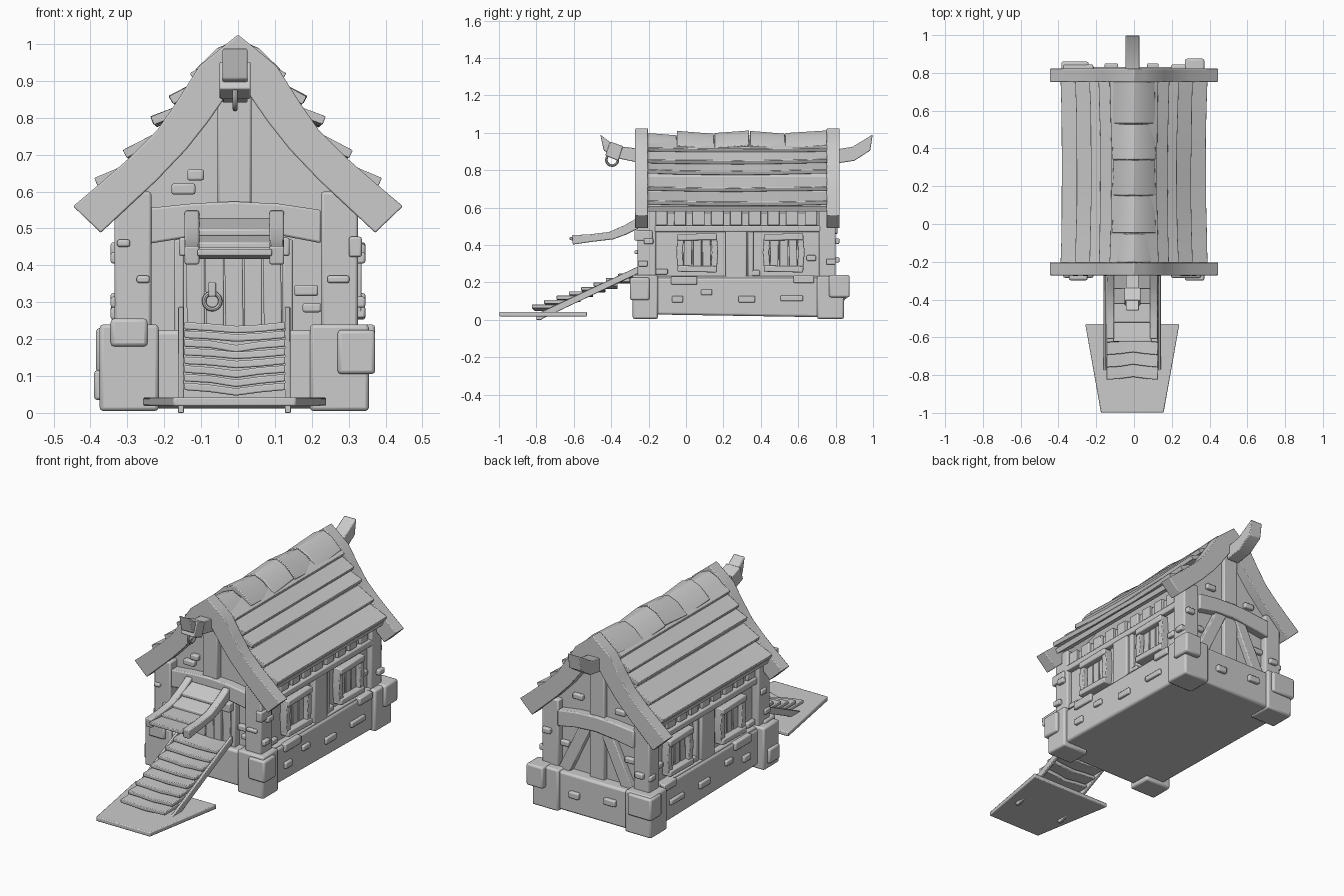
import bpy, bmesh, math, random
from mathutils import Matrix, Vector

random.seed(4)


def loft(name, sections, bevel=0.005):
    """Closed solid skinned through equal-length rings of points."""
    bm = bmesh.new()
    rings = [[bm.verts.new(p) for p in s] for s in sections]
    n = len(rings[0])
    for a, b in zip(rings, rings[1:]):
        for i in range(n):
            j = (i + 1) % n
            bm.faces.new((a[i], a[j], b[j], b[i]))
    bm.faces.new(rings[0][::-1])
    bm.faces.new(rings[-1])
    bmesh.ops.recalc_face_normals(bm, faces=bm.faces)
    me = bpy.data.meshes.new(name)
    bm.to_mesh(me)
    bm.free()
    ob = bpy.data.objects.new(name, me)
    bpy.context.collection.objects.link(ob)
    if bevel:
        m = ob.modifiers.new("Bevel", 'BEVEL')
        m.width, m.segments, m.limit_method = bevel, 2, 'ANGLE'
    return ob


def prism(name, pts, axis, a, b, bevel=0.005):
    """Extrude a 2D outline along x, y or z from a to b."""
    put = {'x': lambda u, v, w: (w, u, v), 'y': lambda u, v, w: (u, w, v),
           'z': lambda u, v, w: (u, v, w)}[axis]
    return loft(name, [[put(u, v, w) for u, v in pts] for w in (a, b)], bevel)


def box(name, x, y, z, bevel=0.006, tilt=0, axis='Y'):
    """Box from (min, max) ranges, optionally tilted about its centre."""
    c = Vector((sum(x) / 2, sum(y) / 2, sum(z) / 2))
    pts = [(x[0], y[0]), (x[1], y[0]), (x[1], y[1]), (x[0], y[1])]
    ob = prism(name, pts, 'z', z[0], z[1], bevel)
    if tilt:
        ob.data.transform(Matrix.Translation(c) @ Matrix.Rotation(tilt, 4, axis) @ Matrix.Translation(-c))
    return ob


def sym(pts):
    """Mirror an outline that starts and ends on the centre line (outer, then inner)."""
    return pts + [(-x, z) for x, z in reversed(pts) if x > 0]


def ring(name, loc, radius, thick, rot):
    bpy.ops.mesh.primitive_torus_add(location=loc, rotation=rot, major_radius=radius,
                                     minor_radius=thick, major_segments=20, minor_segments=8)
    bpy.context.object.name = name


# stone plinth and corner stones
prism("stone_base", [(-.27, .03), (.83, .012), (.83, .225), (-.27, .225)], 'x', -.335, .335, .012)
for s in (1, -1):
    o = -.01
    x = sorted((s * .205 + o, s * .365 + o))
    box("front_corner_stone", x, (-.285, -.15), (.005, .24), .01)
    box("back_corner_stone", x, (.70, .845), (.005, .235), .01)
box("front_right_block", (.27, .372), (-.30, -.195), (.105, .225), .01)
box("front_left_block", (-.345, -.245), (-.298, -.2), (.18, .256), .01)
box("back_right_block", (.27, .372), (.765, .875), (.12, .24), .01)
box("back_left_block", (-.385, -.24), (.76, .86), (.11, .23), .01)
box("left_side_block", (-.39, -.33), (-.27, -.18), (.035, .115), .008)

# plastered body with gables
prism("house_wall", sym([(0, .92), (.10, .79), (.2, .66), (.295, .57), (.295, .2)]),
      'y', -.2, .765, 0)

# corner posts, side framing and windows
for s in (1, -1):
    sx = lambda a, b: sorted((s * a, s * b))
    for y in ((-.26, -.16), (.71, .80)):
        box("corner_post", (sx(.23, .33)[0] - .005, sx(.23, .33)[1] - .005), y, (.2, .6), .008)
    box("side_top_beam", sx(.28, .325), (-.17, .72), (.47, .505))
    box("side_sill_beam", sx(.28, .325), (-.17, .72), (.2, .235))
    box("side_centre_post", sx(.28, .325), (.21, .325), (.22, .475), .007)
    box("side_thin_post", sx(.28, .315), (.33, .36), (.22, .475))
    for i in range(9):
        y = -.13 + i * .1
        box("eave_stud", sx(.285, .312), (y - .035, y + .03), (.505, .58), .004)
    for y in (.06, .522):
        for d in (-.088, .088):
            bow = [(y + d * k - .017, z) for k, z in ((1, .27), (1.08, .36), (1, .45))]
            bow += [(u + .034, z) for u, z in reversed(bow)]
            prism("window_post", bow, 'x', *sx(.29, .335), .004)
        box("window_lintel", sx(.29, .345), (y - .105, y + .105), (.425, .46), .006, s * .02, 'X')
        box("window_sill", sx(.29, .345), (y - .105, y + .105), (.255, .288), .006, -s * .02, 'X')
        for k in (-1, 0, 1):
            box("shutter_plank", sx(.28, .312), (y + k * .05 - .022, y + k * .05 + .022),
                (.27, .45), .003, .02 * k, 'X')
    # loose bricks on the plinth and side wall
    for y, z, w, h in ((-.045, .11, .06, .035), (.11, .147, .06, .03), (.325, .11, .09, .035),
                       (.565, .115, .12, .03), (-.01, .21, .14, .045), (.63, .217, .11, .04),
                       (-.13, .257, .065, .03), (.37, .25, .05, .03), (.67, .33, .05, .03)):
        d = .35 if z < .24 else .315
        box("side_brick", sx(.28, d), (y - w / 2, y + w / 2), (z - h / 2, z + h / 2), .006)
    for y, z in ((.775, .31), (-.23, .30), (-.2, .42)):
        box("post_brick", sx(.3, .345), (y - .025, y + .025), (z - .015, z + .015))

# bricks on the gable ends
for x, z, w, h in ((-.115, .645, .045, .03), (-.148, .607, .065, .03), (-.31, .46, .035, .02),
                   (-.257, .362, .035, .02), (.185, .332, .065, .03), (.272, .362, .06, .02),
                   (.2, .285, .05, .025), (.318, .45, .035, .055)):
    d = -.275 if abs(x) > .24 else -.225
    box("front_brick", (x - w / 2, x + w / 2), (d, -.18), (z - h / 2, z + h / 2))
for x, z, w, h in ((.12, .64, .06, .03), (-.14, .62, .06, .03), (.29, .42, .05, .03), (-.2, .37, .06, .03),
                   (-.28, .32, .05, .03), (.1, .12, .06, .035), (-.12, .14, .07, .035), (.2, .36, .05, .03)):
    d = .85 if z < .2 else .82 if abs(x) > .24 else .785
    box("back_brick", (x - w / 2, x + w / 2), (.75, d), (z - h / 2, z + h / 2))

# arched cross beams, king posts and back braces
for y in ((-.25, -.19), (.75, .81)):
    xs = [-.245, -.12, -.01, .11, .225]
    lo, hi = [.458, .478, .49, .482, .46], [.555, .568, .573, .567, .55]
    prism("cross_beam", list(zip(xs, lo)) + list(zip(xs, hi))[::-1], 'y', *y, .006)
box("front_king_post", (-.055, .036), (-.235, -.19), (.55, .9))
box("back_king_post", (-.05, .04), (.75, .79), (.21, .9))
for s in (1, -1):
    prism("back_brace", [(s * .03, .49), (s * .16, .215), (s * .235, .215), (s * .10, .49)], 'y', .75, .797)

# curved barge boards on both gables
barge = sym([(0, 1.025), (.05, .985), (.105, .94), (.165, .845), (.22, .765), (.29, .695), (.37, .625),
             (.447, .56), (.372, .488), (.29, .565), (.22, .63), (.14, .714), (.08, .79), (.033, .858), (0, .9)])
for y in ((-.272, -.203), (.752, .822)):
    prism("barge_board", barge, 'y', *y, .004)

# roof deck and overlapping planks
prism("roof_deck", sym([(0, .985), (.09, .925), (.155, .83), (.27, .69), (.37, .605), (.36, .58),
                        (.26, .65), (.145, .77), (.08, .86), (0, .93)]), 'y', -.205, .755, 0)
tops = [(.05, .965), (.10, .905), (.155, .835), (.21, .765), (.275, .685)]
tips = [(.13, .92), (.187, .858), (.237, .803), (.312, .712), (.39, .637)]
for s in (1, -1):
    for (x0, z0), (x1, z1) in zip(tops, tips):
        n = Vector((z0 - z1, x1 - x0)).normalized() * .024
        secs = []
        for k in range(7):
            y = -.205 + .16 * k
            sag = .014 * math.sin(math.pi * k / 6) + random.uniform(-.003, .003)
            a, b = x1 - sag * .6, z1 - sag * .5
            secs.append([(s * x0, y, z0), (s * a, y, b), (s * (a - n.x), y, b - n.y),
                         (s * (x0 - n.x), y, z0 - n.y)])
        loft("roof_plank", secs, .003)

# ridge cap tiles
cap = sym([(0, .995), (.055, .972), (.112, .915), (.097, .897), (.05, .945), (0, .968)])
edges = [-.205, -.05, .15, .34, .53, .755]
for i, (a, b) in enumerate(zip(edges, edges[1:])):
    ob = prism("ridge_tile", cap, 'y', a + .002, b - .002, .004)
    for v in ob.data.vertices:
        t = (v.co.y - a) / (b - a)
        v.co.z += .016 * (1 - t) if i % 2 else .004 + .014 * t * (i > 0) - .012 * t * (i == 0)
        v.co.x *= 1.04 - .06 * t

# ridge beam horns with iron band and ring
prism("front_ridge_horn", [(-.458, .99), (-.38, .93), (-.25, .915), (-.25, .84), (-.36, .862), (-.44, .905)],
      'x', -.042, .026, .004)
prism("back_ridge_horn", [(.80, .91), (.89, .925), (.998, .99), (.985, .905), (.90, .85), (.80, .835)],
      'x', -.045, .03, .004)
prism("horn_band", [(-.405, .953), (-.337, .928), (-.362, .85), (-.432, .878)], 'x', -.05, .034, .004)
ring("hanging_ring", (-.008, -.395, .855), .031, .007, (0, math.pi / 2, 0))

# plank door with ring handle
for i in range(5):
    x = -.115 + i * .052
    box("door_plank", (x - .0245, x + .0245), (-.235 - .004 * (i % 2), -.19), (.2, .48), .004,
        random.uniform(-.02, .02))
for x in (-.16, .135):
    box("door_post", (x - .014, x + .014), (-.24, -.19), (.2, .47))
ring("door_handle", (-.07, -.248, .303), .022, .006, (math.pi / 2, 0, 0))
box("handle_plate", (-.08, -.06), (-.258, -.23), (.315, .355), .004)

# awning over the door
top = [(-.25, .55), (-.33, .505), (-.41, .47), (-.51, .457), (-.61, .452)]
low = [(-.605, .402), (-.5, .417), (-.39, .43), (-.32, .455), (-.25, .49)]
for x in (-.145, .085):
    prism("awning_rail", top + low, 'x', x, x + .04, .005)
    box("awning_bracket", (x - .015, x + .055), (-.275, -.22), (.425, .475))
for (y0, z0), (y1, z1) in zip(top, top[1:]):
    prism("awning_slat", [(y0, z0 - .022), (y1 - .012, z1 - .008), (y1 - .012, z1 - .026), (y0, z0 - .04)],
          'x', -.11, .092, .004)

# entry ramp: side rails, bent treads and ground board
for x in (-.162, .127):
    prism("ramp_rail", [(-.80, .005), (-.775, .002), (-.25, .25), (-.25, .288), (-.80, .03)], 'x', x, x + .015, .003)
for i in range(8):
    y, z = -.765 + .066 * i, .062 + .0235 * i
    secs = []
    for x, d in ((-.146, 0), (-.075, .005), (-.005, .013), (.06, .006), (.128, 0)):
        d *= random.uniform(.7, 1.2)
        secs.append([(x, y - .06 + d, z - d), (x, y + .07, z - d), (x, y + .07, z + .02 - d),
                     (x, y - .06 + d, z + .02 - d)])
    loft("ramp_tread", secs, .004)
prism("ground_board", [(-.258, -.53), (.24, -.53), (.157, -.998), (-.175, -.998)], 'z', .018, .042, .005)
for x in (-.155, .135):
    box("ramp_peg", (x - .008, x + .008), (-.80, -.77), (0, .03), .002)

# soft bevels, crisp edges
bpy.ops.object.select_all(action='SELECT')
bpy.context.view_layer.objects.active = bpy.context.selected_objects[0]
bpy.ops.object.shade_smooth_by_angle(angle=math.radians(30))
